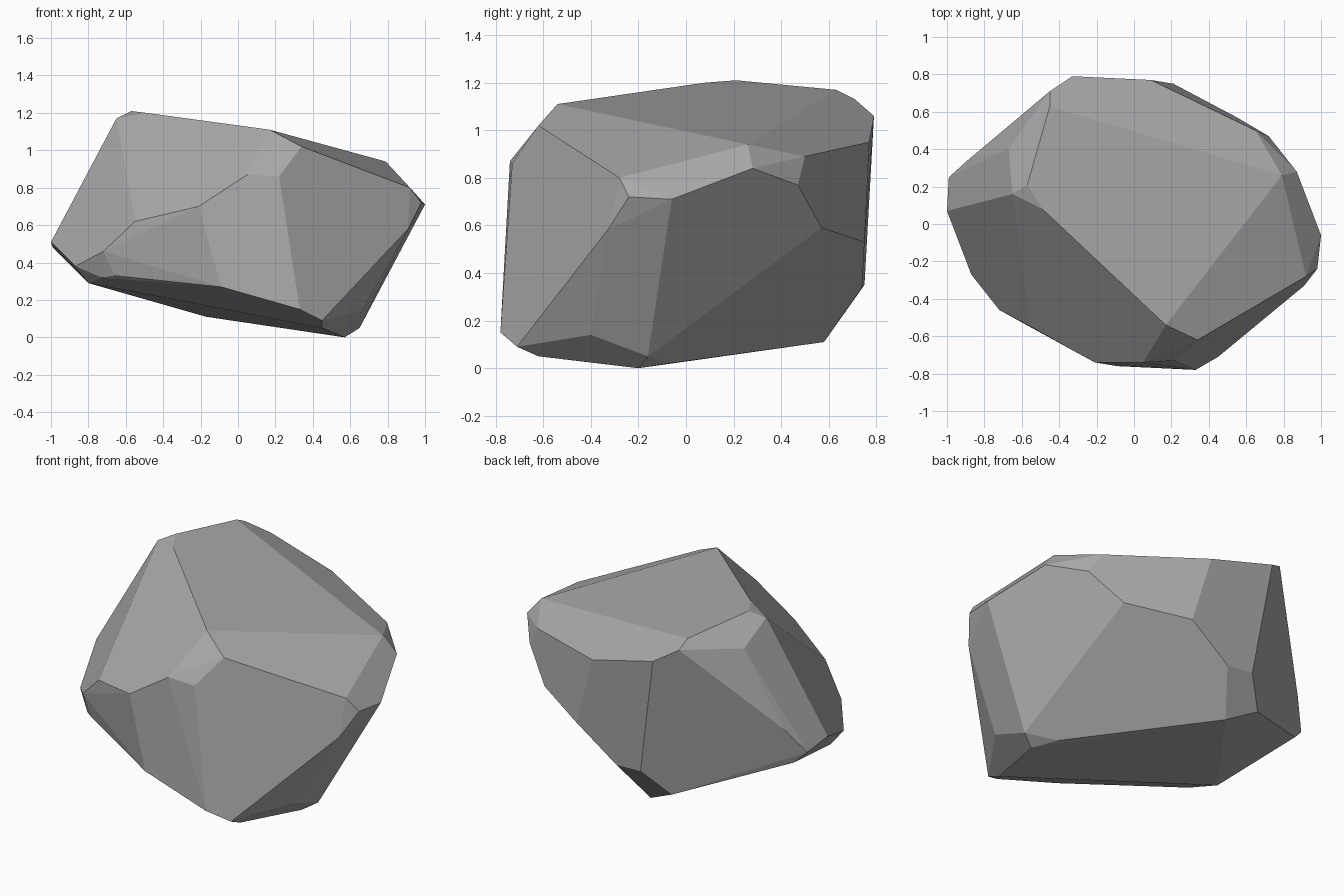
import bpy
import bmesh
from math import radians

default_cube = bpy.data.objects.get("Cube")
if default_cube:
    bpy.data.objects.remove(default_cube, do_unlink=True)

# Corner points of the chiselled stone, grouped by height
CROWN = [(.17, -.54, 1.11), (.34, -.62, 1.02), (-.49, .08, 1.2), (-.57, .21, 1.21),
         (-.65, .16, 1.17), (-.67, .4, 1.08), (-.45, .63, 1.17), (-.45, .71, 1.13),
         (-.33, .79, 1.06), (.09, .77, .95), (.65, .5, .89), (.79, .26, .94)]
SHOULDER = [(.05, -.74, .87), (.22, -.73, .86), (.92, -.28, .8), (.98, -.24, .72),
            (1, -.06, .71), (.87, .28, .84), (.72, .47, .77), (.55, .57, .59),
            (.21, .75, .53)]
FLANK = [(-.21, -.74, .7), (-.55, -.55, .62), (-.72, -.46, .46), (-.87, -.27, .38),
         (-1, .07, .51), (-.99, .25, .48), (-.89, .34, .63), (-.92, .28, .41),
         (.91, -.33, .58)]
FOOT = [(-.66, -.46, .33), (-.73, -.4, .32), (-.8, -.24, .29), (-.09, -.76, .27),
        (.33, -.78, .15), (.45, -.71, .09), (.66, -.4, .14), (.45, -.62, .05),
        (.57, -.2, 0), (.65, -.16, .05), (.49, -.07, .02), (-.17, .58, .11),
        (-.35, .64, .2), (-.22, .75, .35), (-.05, .74, .34)]


def flat_material(name, shade):
    """One plain grey colour for viewport and render."""
    material = bpy.data.materials.new(name)
    material.use_nodes = True
    colour = (shade, shade, shade, 1)
    material.diffuse_color = colour
    material.node_tree.nodes["Principled BSDF"].inputs["Base Color"].default_value = colour
    return material


def faceted_hull(name, points, material):
    """Wrap points in a convex skin and merge nearly coplanar triangles."""
    bm = bmesh.new()
    for point in points:
        bm.verts.new(point)
    hull = bmesh.ops.convex_hull(bm, input=list(bm.verts))
    loose = {item for item in hull["geom_interior"] + hull["geom_unused"]
             if isinstance(item, bmesh.types.BMVert)}
    bmesh.ops.delete(bm, geom=list(loose), context="VERTS")
    bmesh.ops.dissolve_limit(bm, angle_limit=radians(5), verts=list(bm.verts),
                             edges=list(bm.edges))
    bmesh.ops.recalc_face_normals(bm, faces=list(bm.faces))
    mesh = bpy.data.meshes.new(name)
    bm.to_mesh(mesh)
    bm.free()
    mesh.materials.append(material)
    boulder = bpy.data.objects.new(name, mesh)
    bpy.context.collection.objects.link(boulder)
    return boulder


# The boulder, flat shaded
faceted_hull("boulder", CROWN + SHOULDER + FLANK + FOOT,
             flat_material("stone grey", .4))
